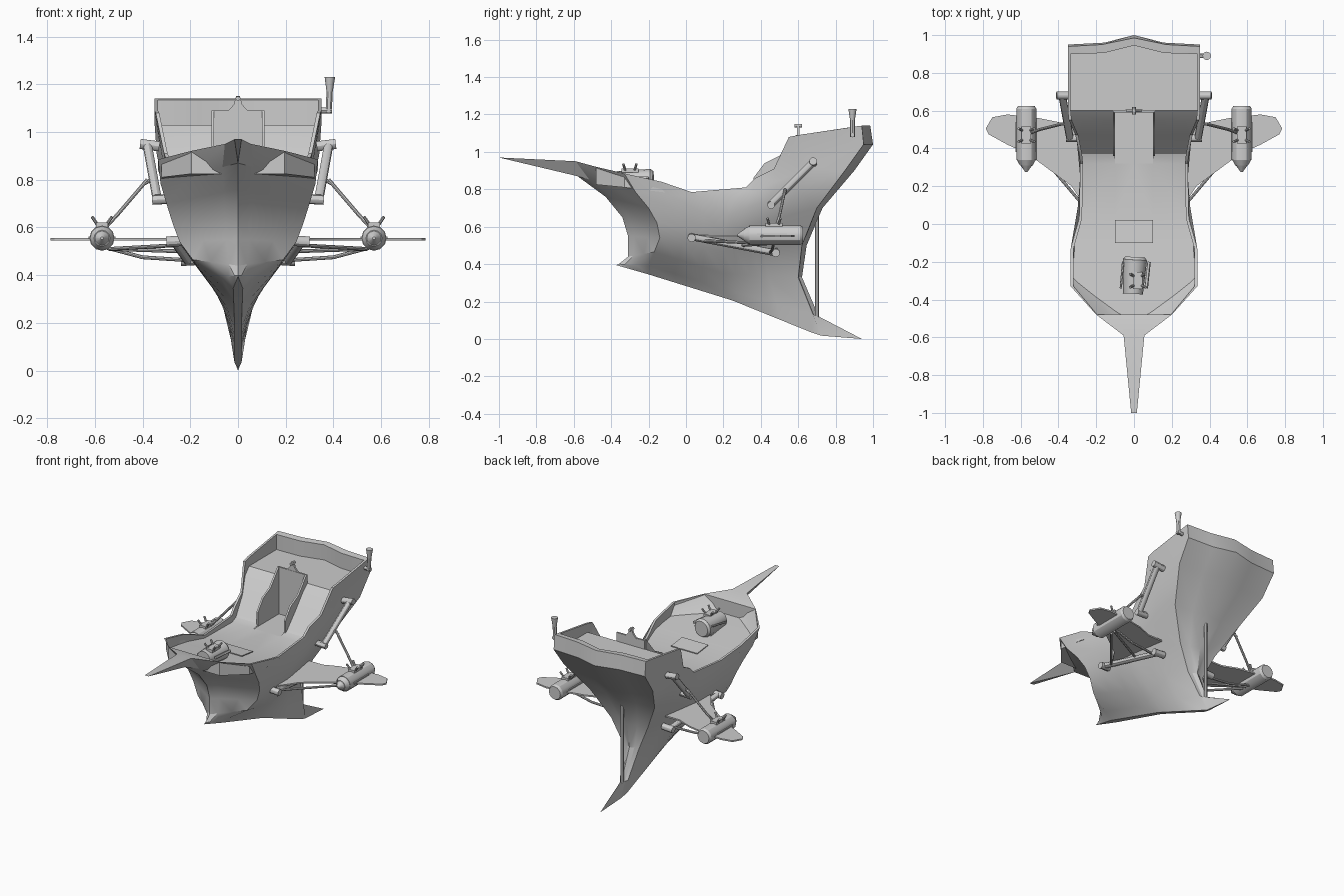
import bpy, bmesh
from mathutils import Vector, Matrix

if "Cube" in bpy.data.objects:
    bpy.data.objects.remove(bpy.data.objects["Cube"])


def mesh_obj(name, faces):
    """Object from a list of faces given as point lists."""
    bm = bmesh.new()
    for f in faces:
        pts = []
        for p in f:
            if all((Vector(p) - Vector(q)).length > 1e-5 for q in pts):
                pts.append(p)
        if len(pts) > 2:
            bm.faces.new([bm.verts.new(p) for p in pts])
    bmesh.ops.remove_doubles(bm, verts=bm.verts, dist=1e-4)
    bmesh.ops.recalc_face_normals(bm, faces=bm.faces)
    return finish(name, bm)


def finish(name, bm):
    me = bpy.data.meshes.new(name)
    bm.to_mesh(me)
    bm.free()
    ob = bpy.data.objects.new(name, me)
    bpy.context.collection.objects.link(ob)
    return ob


def rod(name, p, q, r1, r2=None, n=12):
    p, q = Vector(p), Vector(q)
    d = q - p
    bm = bmesh.new()
    bmesh.ops.create_cone(bm, cap_ends=True, segments=n, radius1=r1,
                          radius2=r1 if r2 is None else r2, depth=d.length,
                          matrix=Matrix.Translation((p + q) / 2) @ d.to_track_quat('Z', 'Y').to_matrix().to_4x4())
    return finish(name, bm)


def box(name, c, size):
    bm = bmesh.new()
    bmesh.ops.create_cube(bm, size=1, matrix=Matrix.Translation(c) @ Matrix.Diagonal((*size, 1)))
    return finish(name, bm)


def prism(name, pts, vec):
    """Extrude a planar polygon along a vector."""
    a = [Vector(p) for p in pts]
    b = [p + Vector(vec) for p in a]
    n = len(a)
    return mesh_obj(name, [a, b] + [[a[i], a[(i + 1) % n], b[(i + 1) % n], b[i]] for i in range(n)])


def lerp(a, b, t):
    return tuple(x + (y - x) * t for x, y in zip(a, b))


# hull: rail line, then lower rows given as stem, chine, middle, aft corner, stern centre
rail = [(.015, -1, .97), (.055, -.59, .95), (.2, -.48, .92), (.335, -.33, .885), (.335, -.13, .84),
        (.29, .03, .785), (.285, .32, .81), (.29, .37, .86), (.31, .47, .91), (.345, .55, 1.08),
        (.35, .6, 1.09), (.35, .94, 1.14), (.17, .95, 1.14), (0, .985, 1.14)]
rows = [
    [(0, -.58, .87), (.325, -.27, .785), (.285, .25, .74), (.35, .95, 1.04), (0, 1, 1.04)],
    [(0, -.43, .76), (.3, -.2, .70), (.275, .22, .66), (.34, .85, .90), (0, .90, .90)],
    [(0, -.34, .65), (.275, -.155, .62), (.25, .2, .57), (.25, .70, .70), (0, .73, .70)],
    [(0, -.31, .55), (.245, -.14, .54), (.2, .2, .47), (.14, .62, .50), (0, .645, .50)],
    [(0, -.31, .44), (.19, -.17, .465), (.11, .2, .35), (.06, .6, .33), (0, .62, .33)],
    [(0, -.36, .40), (.07, -.2, .39), (.05, .2, .27), (.03, .68, .13), (0, .71, .12)],
    [(0, -.375, .395), (.02, -.2, .345), (.015, .25, .205), (.015, .67, .035), (0, .94, 0)]]


def full_row(r):
    S, C, M, A, B = r
    q = (A[0] * .45, A[1] + .2 * (B[1] - A[1]), (A[2] + B[2]) / 2)
    return ([S, lerp(S, C, .2), lerp(S, C, .6), C] + [lerp(C, M, t) for t in (.35, .7)] + [M] +
            [lerp(M, A, t) for t in (.15, .35, .5, .6)] + [A, q, B])


grid = [rail] + [full_row(r) for r in rows]
half = [[grid[i][j], grid[i][j + 1], grid[i + 1][j + 1], grid[i + 1][j]]
        for i in range(len(grid) - 1) for j in range(13)]
last = grid[-1]
half += [[last[j], last[j + 1], (0, *last[j + 1][1:]), (0, *last[j][1:])] for j in range(13)]

# foredeck on the prow, and the step down behind it
half += [[(0, -1, .97), rail[0], rows[0][0]],
         [(0, -1, .97), rail[0], rail[1], (0, -.59, .95)],
         [(0, -.59, .95), rail[1], rail[2], (0, -.48, .92)]]

# inner walls and decks
deck_z = [.825, .81, .785, .765, .765, .78, .89, .985, 1.03, 1.03, 1.03, 1.03]
inner = [(.195, -.48, .92)] + [(x - .015, y, z) for x, y, z in rail[3:11]] + \
        [(.335, .9, 1.135), (.16, .905, 1.135), (0, .945, 1.135)]
floor = [(x, y, z) for (x, y, _), z in zip(inner, deck_z)]
half.append([(0, -.48, .92), inner[0], floor[0], (0, -.48, .825)])
for j in range(11):
    half += [[rail[j + 2], rail[j + 3], inner[j + 1], inner[j]],
             [inner[j], inner[j + 1], floor[j + 1], floor[j]]]
    a, b = floor[j], floor[j + 1]
    xa, xb = min(.1, a[0]), min(.1, b[0])
    half.append([a, b, (xb, *b[1:]), (xa, *a[1:])])
    if not 4 <= j < 8:
        half.append([(xa, *a[1:]), (xb, *b[1:]), (0, *b[1:]), (0, *a[1:])])
mesh_obj("hull", [[(s * x, y, z) for x, y, z in f] for f in half for s in (1, -1)])

# recessed stairwell between two fins
box("stairwell_floor", (0, .46, .76), (.2, .29, .01))
box("stairwell_back", (0, .597, .925), (.21, .012, .33))
fin = [(.36, .75), (.36, .86), (.42, .94), (.5, .98), (.55, 1.04), (.59, 1.09), (.6, 1.09), (.6, .75)]
for s in (1, -1):
    prism("stairwell_fin", [(s * .106 - .006, y, z) for y, z in fin], (.012, 0, 0))
prism("finial", [(-.045, .593, 1.085), (-.018, .593, 1.115), (-.008, .593, 1.15), (.008, .593, 1.15),
                 (.018, .593, 1.115), (.045, .593, 1.085)], (0, .014, 0))
rod("finial_knob", (0, .58, 1.14), (0, .62, 1.14), .01)

# hatch, stern post and chimney
prism("hatch", [(-.1, .02, .772), (-.1, -.1, .786), (.1, -.1, .786), (.1, .02, .772)], (0, 0, .006))
rod("stern_post", (0, .70, .09), (0, .70, .69), .011)
rod("chimney_bracket", (.34, .89, 1.09), (.395, .89, 1.09), .012)
rod("chimney_pipe", (.38, .89, 1.08), (.384, .89, 1.17), .013)
rod("chimney_top", (.384, .89, 1.17), (.385, .89, 1.23), .013, .022)


def prongs(name, x, y, z):
    """Small V-shaped fittings on a saddle."""
    box(name + "_saddle", (x, y, z), (.05, .09, .02))
    for dx in (-1, 1):
        for dy in (-.035, .035):
            rod(name + "_prong", (x + dx * .018, y + dy * .7, z), (x + dx * .042, y + dy, z + .035), .007, n=8)


# bow gun lying on the fore deck
rod("bow_gun_body", (-.005, -.37, .845), (.005, -.19, .845), .052, .064, 16)
rod("bow_gun_cap", (.005, -.19, .845), (.006, -.175, .845), .064, .052, 16)
box("bow_gun_base", (0, -.28, .805), (.09, .14, .04))
prongs("bow_gun", .02, -.3, .9)
rod("bow_gun_handle", (.065, -.34, .86), (.08, -.2, .86), .009)
rod("bow_gun_lever", (-.07, -.34, .85), (-.058, -.2, .87), .006)

# wings, engines, arms and struts on both sides
wing = [(.2, .02), (.29, .14), (.33, .2), (.56, .37), (.67, .42), (.77, .475), (.785, .505),
        (.75, .565), (.67, .58), (.5, .56), (.4, .54), (.3, .5), (.12, .5)]
for s in (1, -1):
    def P(x, y, z):
        return (s * x, y, z)
    prism("wing", [P(x, y, .545) for x, y in wing], (0, 0, .01))
    rod("engine_body", P(.57, .34, .555), P(.57, .61, .555), .053)
    rod("engine_tail", P(.57, .61, .555), P(.57, .625, .555), .053, .044)
    rod("engine_shoulder", P(.57, .34, .555), P(.57, .31, .555), .05, .034)
    rod("engine_nose", P(.57, .31, .555), P(.57, .275, .555), .03, .006)
    prongs("engine", s * .57, .47, .61)
    for dx in (.05, -.05):
        box("engine_slat", P(.57 + dx, .46, .557), (.015, .16, .012))
    # lower arm
    rod("lower_arm", P(.27, .03, .545), P(.21, .48, .46), .018)
    for x, y, z in ((.27, .03, .545), (.21, .48, .465)):
        rod("lower_pin", P(x - .05, y, z), P(x + .03, y, z - .005), .022)
    rod("strut", P(.27, .1, .525), P(.54, .42, .51), .008, n=8)
    rod("strut", P(.215, .45, .463), P(.4, .46, .475), .008, n=8)
    rod("strut", P(.4, .46, .475), P(.55, .47, .515), .008, n=8)
    rod("strut", P(.24, .3, .5), P(.54, .45, .51), .008, n=8)
    # upper arm
    rod("upper_arm", P(.34, .46, .725), P(.38, .68, .945), .02)
    rod("upper_pin", P(.27, .455, .72), P(.36, .455, .715), .02)
    rod("upper_pin", P(.33, .68, .94), P(.41, .68, .95), .021)
    rod("strut", P(.365, .53, .80), P(.4, .53, .78), .008, n=8)
    rod("strut", P(.38, .53, .80), P(.5, .5, .66), .008, n=8)
    rod("strut", P(.5, .5, .66), P(.555, .48, .6), .008, n=8)

bpy.ops.object.select_all(action='SELECT')
bpy.context.view_layer.objects.active = bpy.data.objects["hull"]
bpy.ops.object.shade_smooth_by_angle()
